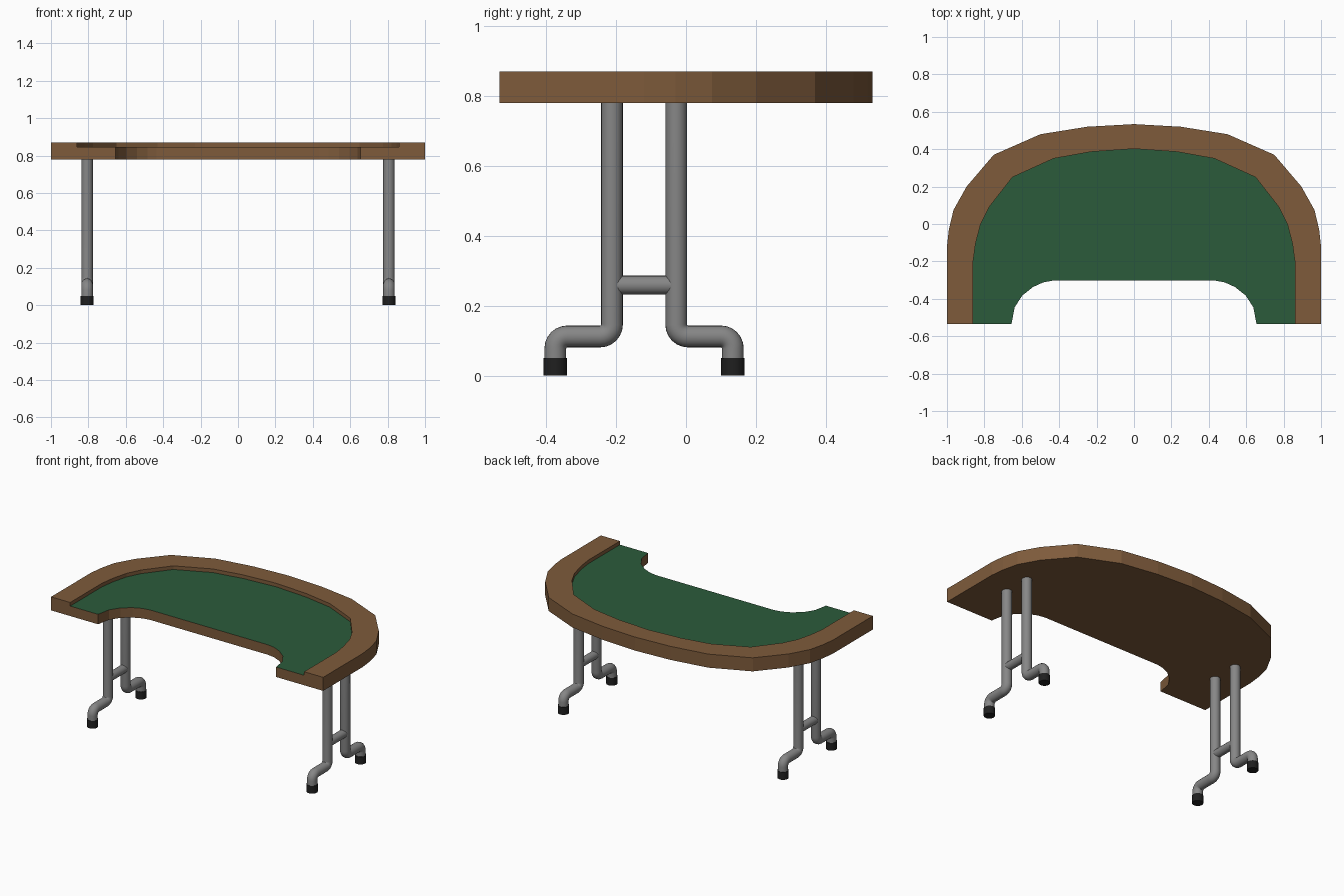
import bpy, bmesh, math
from mathutils import Vector

if "Cube" in bpy.data.objects:
    bpy.data.objects.remove(bpy.data.objects["Cube"])


def material(name, rgb):
    m = bpy.data.materials.new(name)
    m.diffuse_color = (*rgb, 1)
    m.use_nodes = True
    m.node_tree.nodes["Principled BSDF"].inputs["Base Color"].default_value = m.diffuse_color
    return m


WOOD = material("brown wood", (0.21, 0.105, 0.044))
FELT = material("green felt", (0.024, 0.105, 0.043))
STEEL = material("grey steel", (0.24, 0.24, 0.24))
RUBBER = material("black rubber", (0.014, 0.014, 0.014))


def finish(bm, name, mats, smooth=False):
    bmesh.ops.recalc_face_normals(bm, faces=bm.faces[:])
    me = bpy.data.meshes.new(name)
    bm.to_mesh(me)
    bm.free()
    for m in mats:
        me.materials.append(m)
    ob = bpy.data.objects.new(name, me)
    bpy.context.collection.objects.link(ob)
    if smooth:
        bpy.ops.object.select_all(action='DESELECT')
        ob.select_set(True)
        bpy.context.view_layer.objects.active = ob
        bpy.ops.object.shade_smooth_by_angle(angle=math.radians(40))
    return ob


def mirrored(right_half):
    """Right half profile -> full profile running right to left."""
    return right_half + [(-x, y) for x, y in reversed(right_half) if x > 0]


# Tabletop: raised rail around a felt bed with a dealer cutout
FRONT = -0.534
BOTTOM, BED, TOP = 0.78, 0.846, 0.87
outer = mirrored([(1, FRONT), (1, -0.12), (0.99, -0.03), (0.965, 0.075), (0.895, 0.2),
                  (0.75, 0.37), (0.5, 0.48), (0.25, 0.52), (0, 0.534)])
inner = mirrored([(0.86, FRONT), (0.86, -0.2), (0.847, -0.105), (0.82, 0), (0.775, 0.09),
                  (0.65, 0.25), (0.43, 0.35), (0.23, 0.386), (0, 0.402)])
cutout = mirrored([(0.655, FRONT), (0.638, -0.445), (0.597, -0.382), (0.54, -0.337),
                   (0.485, -0.312), (0.435, -0.303)])


def tabletop():
    bm = bmesh.new()

    def row(profile, z):
        return [bm.verts.new((x, y, z)) for x, y in profile]

    def strip(a, b):
        for i in range(len(a) - 1):
            bm.faces.new((a[i], a[i + 1], b[i + 1], b[i]))

    o_low, o_top = row(outer, BOTTOM), row(outer, TOP)
    i_bed, i_top = row(inner, BED), row(inner, TOP)
    c_low, c_bed = row(cutout, BOTTOM), row(cutout, BED)
    strip(o_low, o_top)                              # outside wall
    strip(i_bed, i_top)                              # step down to the bed
    strip(c_low, c_bed)                              # cutout wall
    bm.faces.new(o_top + i_top[::-1])                # rail top
    bm.faces.new(o_low + c_low[::-1])                # underside
    felt = bm.faces.new(i_bed + c_bed[::-1])         # playing surface
    felt.material_index = 1
    for e in (0, -1):                                # front ends of the arms
        bm.faces.new((o_low[e], o_top[e], i_top[e], i_bed[e], c_bed[e], c_low[e]))
    finish(bm, "tabletop", [WOOD, FELT])


def tube(name, x, path, radius, mat, sides=20):
    """Sweep a circle along a path of (y, z) points at constant x."""
    bm = bmesh.new()
    pts = [Vector(p) for p in path]
    rings = []
    for i, p in enumerate(pts):
        a = (p - pts[i - 1]).normalized() if i else None
        b = (pts[i + 1] - p).normalized() if i < len(pts) - 1 else None
        t = ((a or b) + (b or a)).normalized()
        n = Vector((-t.y, t.x)) / t.dot(a or b)      # mitred width
        ring = []
        for k in range(sides):
            w = 2 * math.pi * k / sides
            q = p + n * radius * math.cos(w)
            ring.append(bm.verts.new((x + radius * math.sin(w), q.x, q.y)))
        rings.append(ring)
    for r, s in zip(rings, rings[1:]):
        for k in range(sides):
            j = (k + 1) % sides
            bm.faces.new((r[k], r[j], s[j], s[k]))
    bm.faces.new(rings[0])
    bm.faces.new(rings[-1])
    return finish(bm, name, [mat], smooth=True)


def bend(cy, cz, r, start, end, steps=6):
    return [(cy + r * math.cos(math.radians(start + (end - start) * i / steps)),
             cz + r * math.sin(math.radians(start + (end - start) * i / steps)))
            for i in range(steps + 1)]


tabletop()

# Leg frames: two bent tubes, a crossbar and rubber feet on each side
LEG_R, BEND, MID_Y, MID_Z = 0.031, 0.034, -0.12, 0.112
LEG_Y, FOOT_Y = 0.092, 0.254                         # offsets from the frame centre
for side, x in (("left", -0.807), ("right", 0.807)):
    for place, s in (("front", -1), ("back", 1)):
        path = [(LEG_Y, BOTTOM + 0.01)]
        path += bend(LEG_Y + BEND, MID_Z + BEND, BEND, 180, 270)
        path += bend(FOOT_Y - BEND, MID_Z - BEND, BEND, 90, 0)
        path += [(FOOT_Y, 0.045)]
        tube(f"{side}_{place}_leg", x, [(MID_Y + s * y, z) for y, z in path], LEG_R, STEEL)
        y = MID_Y + s * FOOT_Y
        tube(f"{side}_{place}_foot", x, [(y, 0), (y, 0.05)], 0.034, RUBBER)
    tube(f"{side}_crossbar", x, [(MID_Y - LEG_Y, 0.259), (MID_Y + LEG_Y, 0.259)], 0.027, STEEL)
